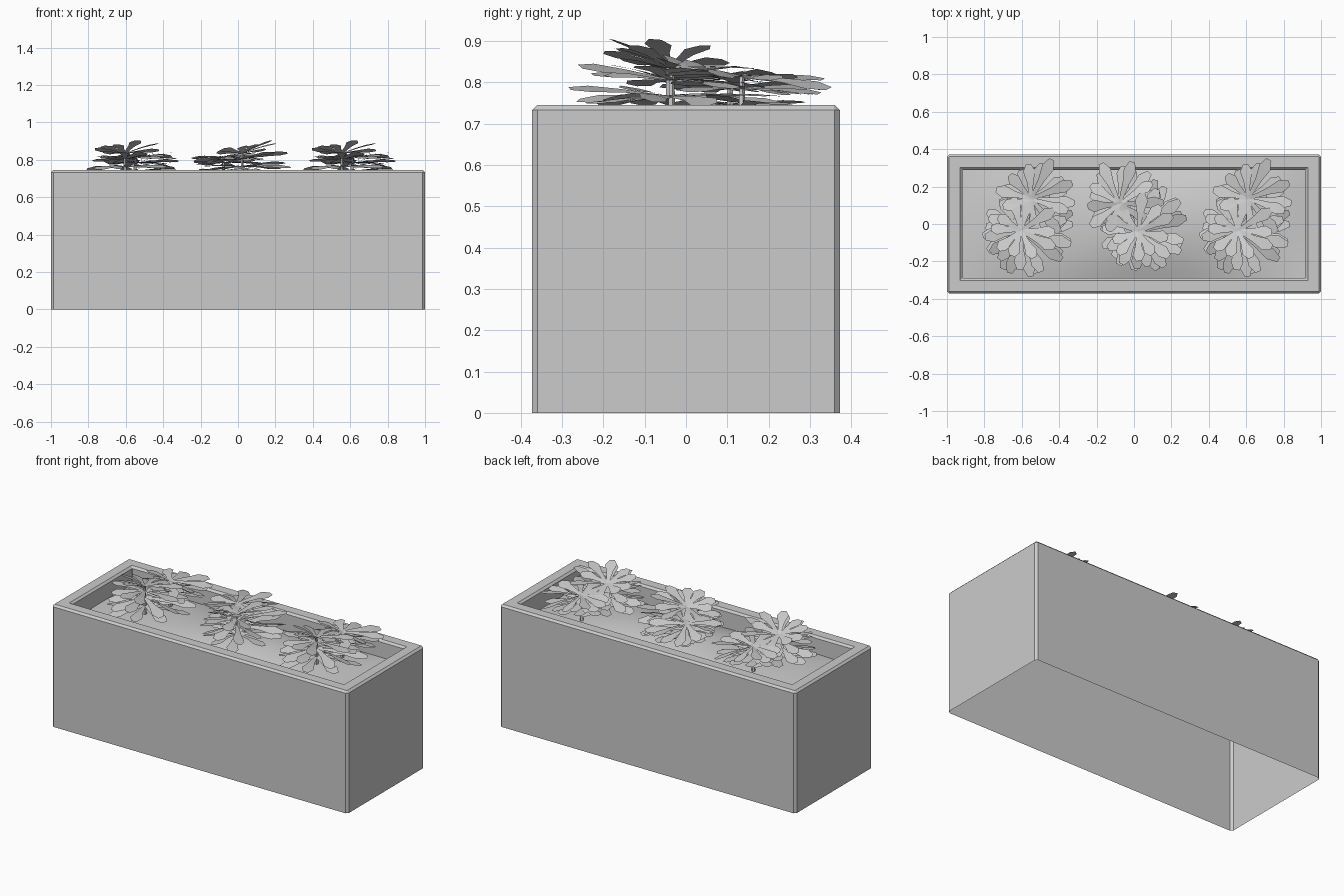
import bpy, bmesh, math, random
from mathutils import Vector, Matrix

if "Cube" in bpy.data.objects:
    bpy.data.objects.remove(bpy.data.objects["Cube"])

random.seed(4)


def make_object(name, bm, smooth=False):
    mesh = bpy.data.meshes.new(name)
    bm.to_mesh(mesh)
    bm.free()
    for p in mesh.polygons:
        p.use_smooth = smooth
    ob = bpy.data.objects.new(name, mesh)
    bpy.context.collection.objects.link(ob)
    return ob


# Planter: chamfered rectangular loops bridged from outer foot to inner wall
def corner_loop(bm, hx, hy, c, z):
    pts = [(hx, hy - c), (hx - c, hy), (c - hx, hy), (-hx, hy - c),
           (-hx, c - hy), (c - hx, -hy), (hx - c, -hy), (hx, c - hy)]
    return [bm.verts.new((x, y, z)) for x, y in pts]


bm = bmesh.new()
sections = [(1.0, 0.372, 0.013, 0.0), (1.0, 0.372, 0.013, 0.733),
            (0.988, 0.360, 0.002, 0.745), (0.930, 0.302, 0.002, 0.745),
            (0.918, 0.290, 0.002, 0.733), (0.918, 0.290, 0.002, 0.50)]
loops = [corner_loop(bm, *s) for s in sections]
for a, b in zip(loops, loops[1:]):
    for i in range(8):
        j = (i + 1) % 8
        bm.faces.new((a[i], a[j], b[j], b[i]))
bmesh.ops.recalc_face_normals(bm, faces=bm.faces)
make_object("planter_box", bm)

# Soil: gently mounded grid
bm = bmesh.new()
bmesh.ops.create_grid(bm, x_segments=30, y_segments=12, size=1)
for v in bm.verts:
    x, y = v.co.x * 0.918, v.co.y * 0.29
    mound = (1 - v.co.x ** 4) * (1 - v.co.y ** 2)
    v.co = (x, y, 0.635 + 0.05 * mound + 0.012 * math.sin(5 * x + 1) * math.cos(7 * y))
make_object("soil", bm, True)


# Leaf: narrow stalk widening to a blunt angular tip, curving slightly down
def add_leaf(bm, matrix, length, width, droop):
    profile = [(0, 0.22), (0.5, 0.55), (0.80, 1.0), (1.0, 0.45)]
    rows = []
    for t, w in profile:
        z = -droop * length * t * t
        rows.append([bm.verts.new(matrix @ Vector((t * length, s * w * width, z)))
                     for s in (-1, 1)])
    for a, b in zip(rows, rows[1:]):
        bm.faces.new((a[0], b[0], b[1], a[1]))


# Rosette layers: centre, leaf count, length, rise in degrees, lean towards +y
A, B = (-0.025, -0.035), (0.03, 0.135)
layers = [(A, 0.835, 10, 0.175, 12, 14),
          (A, 0.805, 10, 0.225, 6, 7),
          (A, 0.765, 11, 0.245, 3, 2),
          (A, 0.715, 9, 0.225, 4, 0),
          (B, 0.815, 10, 0.205, 4, 4),
          (B, 0.785, 9, 0.19, 4, 2),
          (B, 0.74, 7, 0.16, 5, 0)]

bm = bmesh.new()
for k, ((cx, cy), z, count, length, rise, lean) in enumerate(layers):
    base = Matrix.Translation((cx, cy, z)) @ Matrix.Rotation(-math.radians(lean), 4, 'X')
    for i in range(count):
        ang = math.tau * (i + 0.38 * k) / count + random.uniform(-0.12, 0.12)
        m = (base @ Matrix.Rotation(ang, 4, 'Z')
             @ Matrix.Rotation(-math.radians(rise + random.uniform(-4, 4)), 4, 'Y')
             @ Matrix.Rotation(random.uniform(-0.3, 0.3), 4, 'X'))
        size = length * random.uniform(0.88, 1.1) * (1 + 0.14 * math.cos(ang))
        add_leaf(bm, m, size, 0.034, 0.08)

# Thin stems under each rosette
for (cx, cy), top in ((A, 0.835), (B, 0.815)):
    bmesh.ops.create_cone(bm, segments=5, radius1=0.012, radius2=0.006, depth=top - 0.64,
                          matrix=Matrix.Translation((cx, cy, (top + 0.64) / 2)))
plant = make_object("plant_left", bm)
plant.location.x = -0.58

# Repeat the plant; the middle one is turned
for name, x, turn in (("plant_middle", 0.01, 52), ("plant_right", 0.58, 0)):
    ob = bpy.data.objects.new(name, plant.data)
    ob.location.x = x
    ob.rotation_euler.z = math.radians(turn)
    bpy.context.collection.objects.link(ob)
